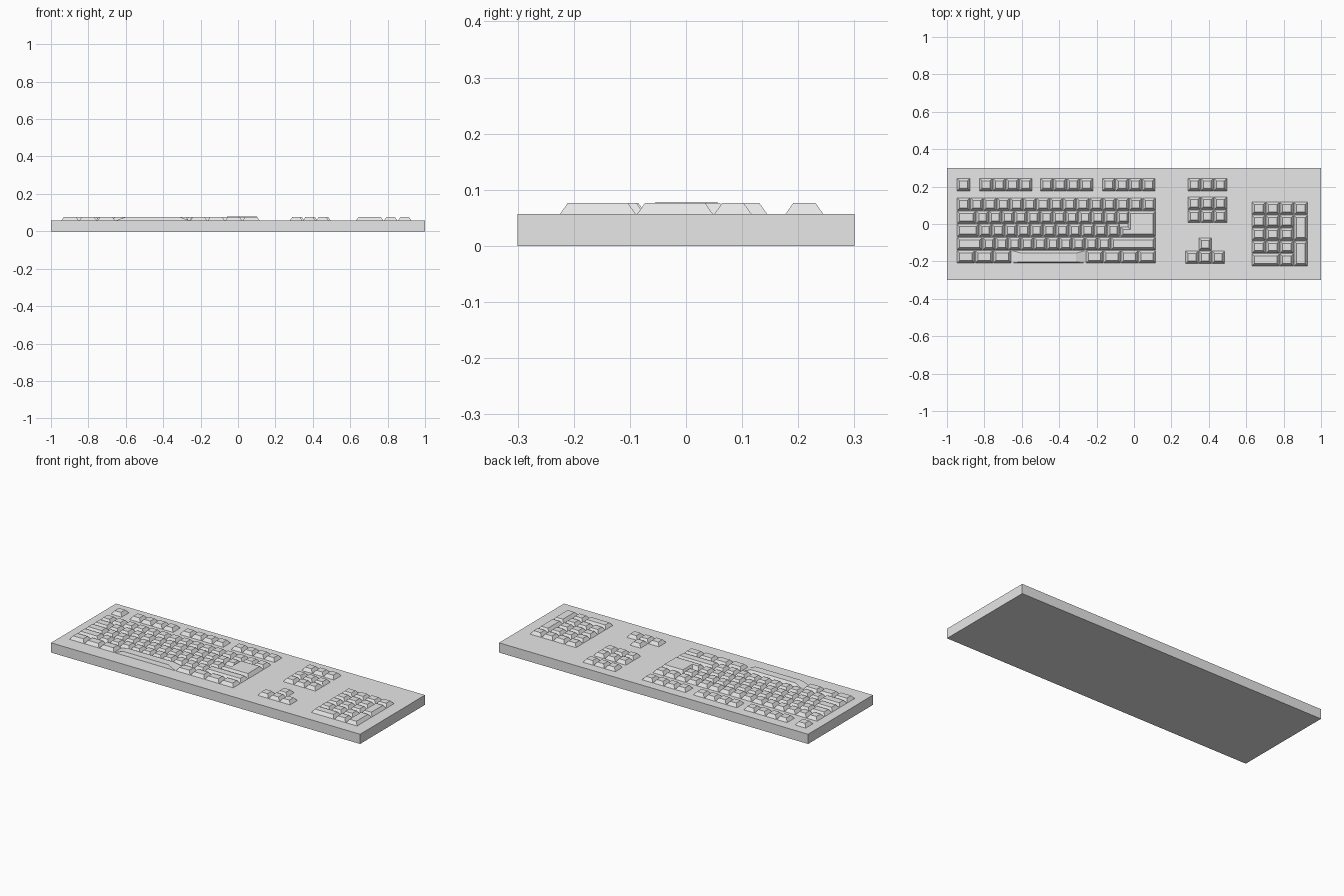
import bpy, bmesh
from mathutils import Vector

if "Cube" in bpy.data.objects:
    bpy.data.objects.remove(bpy.data.objects["Cube"])

grey = bpy.data.materials.new("light grey plastic")
grey.use_nodes = True
COLOUR = (0.8, 0.8, 0.8, 1)
grey.diffuse_color = COLOUR
grey.node_tree.nodes["Principled BSDF"].inputs["Base Color"].default_value = COLOUR

DECK = 0.057     # top of the case
KEY_TOP = 0.076
SINK = 0.002     # keys reach slightly into the case
GAP = 0.0015     # half the space between neighbours
TAPER = 0.0135


def finish(bm, name):
    bmesh.ops.recalc_face_normals(bm, faces=bm.faces)
    mesh = bpy.data.meshes.new(name)
    bm.to_mesh(mesh)
    bm.free()
    mesh.materials.append(grey)
    obj = bpy.data.objects.new(name, mesh)
    bpy.context.collection.objects.link(obj)


def loft(bm, rings):
    """Closed solid through stacked (outline, height) rings."""
    loops = [[bm.verts.new((p[0], p[1], z)) for p in pts] for pts, z in rings]
    for low, high in zip(loops, loops[1:]):
        for i in range(len(low)):
            j = (i + 1) % len(low)
            bm.faces.new((low[i], low[j], high[j], high[i]))
    bm.faces.new(loops[0][::-1])
    bm.faces.new(loops[-1])


def inset(pts, d):
    """Move every edge of a counter-clockwise right-angled outline inward."""
    out = []
    for i, p in enumerate(pts):
        a = (Vector(p) - Vector(pts[i - 1])).normalized()
        b = (Vector(pts[(i + 1) % len(pts)]) - Vector(p)).normalized()
        out.append(Vector(p) + d * (a.orthogonal() + b.orthogonal()))
    return out


def rect(x0, x1, y0, y1):
    return [(x0, y0), (x1, y0), (x1, y1), (x0, y1)]


def keycap(bm, outline, top=KEY_TOP):
    base = inset(outline, GAP)
    loft(bm, [(base, DECK - SINK), (base, DECK), (inset(base, TAPER), top)])


def key_row(bm, x, y, widths, depth=0.07):
    """Keys side by side from x, with their back edge at y."""
    for w in widths:
        keycap(bm, rect(x, x + w, y - depth, y))
        x += w


# Case
bm = bmesh.new()
loft(bm, [(rect(-1, 1, -0.3, 0.3), 0), (rect(-1, 1, -0.3, 0.3), DECK)])
finish(bm, "case")

# Function row: one single key and three groups of four
LEFT, RIGHT, U = -0.947, 0.117, 0.0709
bm = bmesh.new()
key_row(bm, LEFT, 0.246, [U])
for x in (-0.827, -0.502, -0.170):
    key_row(bm, x, 0.246, [U] * 4)
finish(bm, "function_keys")

# Main typing block
BACK, P, K = 0.141, 0.0702, 0.0685
bm = bmesh.new()
key_row(bm, LEFT, BACK, [U] * 15)
key_row(bm, LEFT, BACK - P, [0.102] + [K] * 12)
key_row(bm, LEFT, BACK - 2 * P, [0.118] + [K] * 11)
key_row(bm, LEFT, BACK - 3 * P, [0.137] + [K] * 10 + [RIGHT - LEFT - 0.137 - 10 * K])
key_row(bm, LEFT, BACK - 4 * P, [0.097] * 3)
key_row(bm, RIGHT - 4 * 0.0935, BACK - 4 * P, [0.0935] * 4)
finish(bm, "typing_keys")

# Large stepped key spanning two rows
bm = bmesh.new()
y0, y1 = BACK - 3 * P, BACK - P
keycap(bm, [(-0.073, y0), (RIGHT, y0), (RIGHT, y1), (-0.034, y1),
            (-0.034, y0 + 0.055), (-0.073, y0 + 0.055)], 0.078)
finish(bm, "enter_key")

# Space bar with long sloping ends
bm = bmesh.new()
x0, x1, y0, y1 = LEFT + 0.291, RIGHT - 0.374, BACK - 5 * P, BACK - 4 * P
base = inset(rect(x0, x1, y0, y1), GAP)
top = rect(x0 + 0.053, x1 - 0.053, y0 + 0.008, y1 - 0.016)
loft(bm, [(base, DECK - SINK), (base, DECK), (top, KEY_TOP)])
finish(bm, "space_bar")

# Navigation keys
bm = bmesh.new()
for y in (0.246, 0.146, 0.076):
    key_row(bm, 0.286, y, [0.0705] * 3)
finish(bm, "navigation_keys")

# Arrow keys
bm = bmesh.new()
key_row(bm, 0.345, -0.073, [0.0705])
key_row(bm, 0.275, -0.143, [0.0705] * 3)
finish(bm, "arrow_keys")

# Number pad with two tall keys and one wide key
X, Y, C, R = 0.629, 0.118, 0.075, 0.0688
bm = bmesh.new()
for row in range(5):
    widths = [C] * 4 if row == 0 else [C] * 3 if row < 4 else [2 * C, C]
    key_row(bm, X, Y - row * R, widths, R)
for row in (1, 3):
    key_row(bm, X + 3 * C, Y - row * R, [C], 2 * R)
finish(bm, "number_pad_keys")
